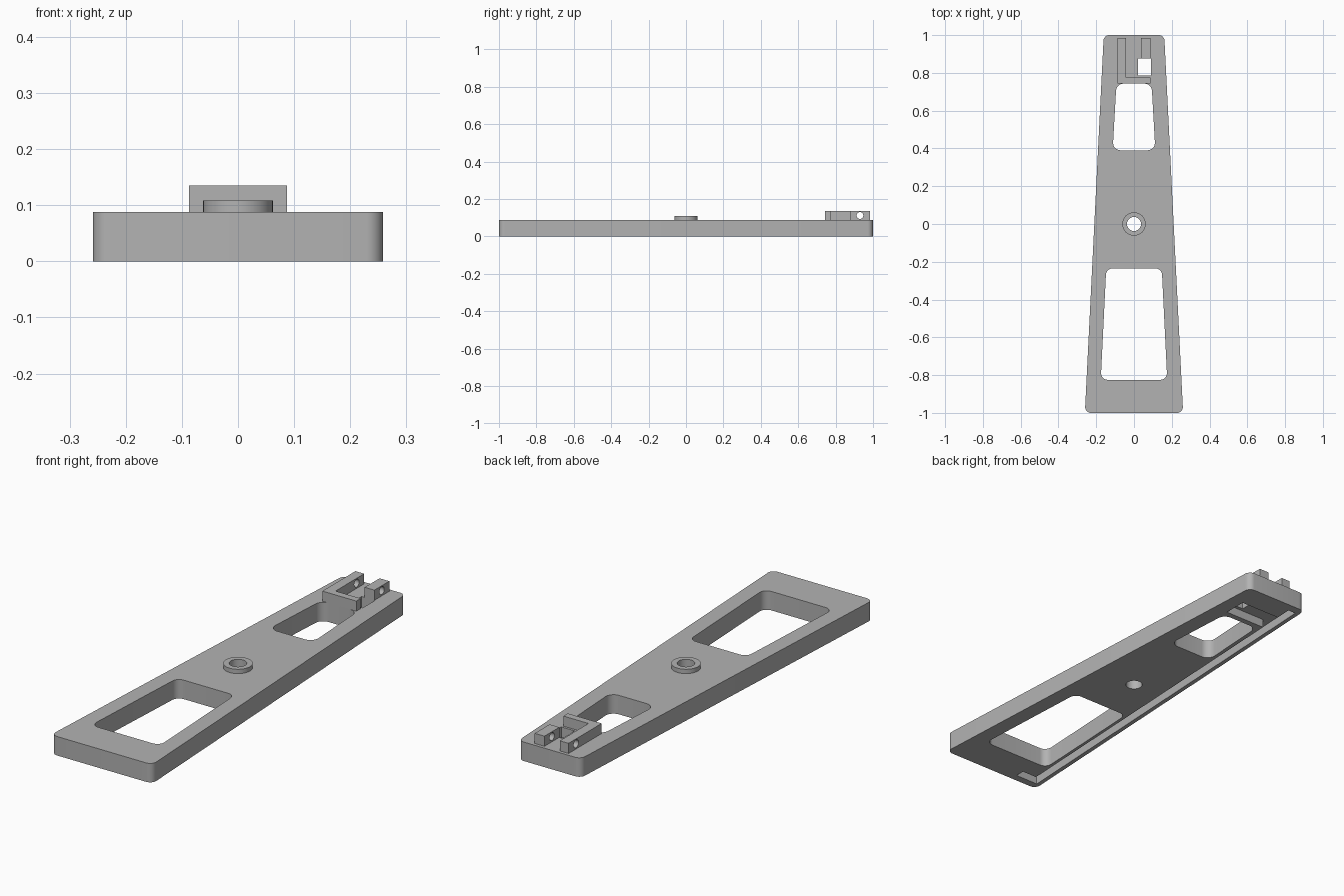
import bpy, bmesh, math
from mathutils import Vector, Matrix

if "Cube" in bpy.data.objects:
    bpy.data.objects.remove(bpy.data.objects["Cube"], do_unlink=True)

TOP = 0.088        # plate thickness
CLIP_TOP = 0.135

grey = bpy.data.materials.new("plain_grey")
grey.use_nodes = True
colour = (0.45, 0.45, 0.45, 1)
grey.diffuse_color = colour
grey.node_tree.nodes["Principled BSDF"].inputs["Base Color"].default_value = colour


def rounded(points, radius, steps=8):
    """Replace every corner of a convex outline with an arc."""
    pts = [Vector(p) for p in points]
    out = []
    for i, p in enumerate(pts):
        a = (pts[i - 1] - p).normalized()
        b = (pts[(i + 1) % len(pts)] - p).normalized()
        half = a.angle(b) / 2
        centre = p + (a + b).normalized() * radius / math.sin(half)
        start = p + a * radius / math.tan(half) - centre
        end = p + b * radius / math.tan(half) - centre
        sweep = start.angle_signed(end)
        for k in range(steps + 1):
            out.append(centre + Matrix.Rotation(-sweep * k / steps, 2) @ start)
    return out


def trapezoid(y0, half0, y1, half1):
    return [(-half0, y0), (half0, y0), (half1, y1), (-half1, y1)]


def box(x0, x1, y0, y1):
    return [(x0, y0), (x1, y0), (x1, y1), (x0, y1)]


def circle(r, n=48):
    return [(r * math.cos(math.tau * i / n), r * math.sin(math.tau * i / n)) for i in range(n)]


def prism(name, outline, z0, z1):
    bm = bmesh.new()
    face = bm.faces.new([bm.verts.new((p[0], p[1], z0)) for p in outline])
    top = bmesh.ops.extrude_face_region(bm, geom=[face])["geom"]
    bmesh.ops.translate(bm, vec=(0, 0, z1 - z0),
                        verts=[v for v in top if isinstance(v, bmesh.types.BMVert)])
    bmesh.ops.recalc_face_normals(bm, faces=bm.faces)
    mesh = bpy.data.meshes.new(name)
    bm.to_mesh(mesh)
    bm.free()
    obj = bpy.data.objects.new(name, mesh)
    bpy.context.collection.objects.link(obj)
    mesh.materials.append(grey)
    return obj


def activate(obj):
    bpy.ops.object.select_all(action='DESELECT')
    obj.select_set(True)
    bpy.context.view_layer.objects.active = obj


def cut(obj, cutter):
    mod = obj.modifiers.new("cut", 'BOOLEAN')
    mod.operation = 'DIFFERENCE'
    mod.solver = 'EXACT'
    mod.object = cutter
    cutter.hide_render = True
    activate(obj)
    bpy.ops.object.modifier_apply(modifier=mod.name)
    bpy.data.objects.remove(cutter, do_unlink=True)


def smooth(obj):
    activate(obj)
    bpy.ops.object.shade_smooth_by_angle(angle=math.radians(30))


# Tapered plate with two windows, a pivot hole and a square cable hole
plate = prism("plate", rounded(trapezoid(-1, 0.26, 1, 0.16), 0.03), 0, TOP)
through = [
    rounded(trapezoid(-0.825, 0.176, -0.235, 0.147), 0.035),
    rounded(trapezoid(0.39, 0.113, 0.743, 0.093), 0.04),
    circle(0.037),
    box(0.021, 0.09, 0.786, 0.876),
]
for outline in through:
    cut(plate, prism("cutter", outline, -0.1, 0.2))


# Cable channel on the underside: side run, foot and cross run
def edge(y, inset):
    return (-0.21 + 0.05 * y + inset, y)


channel = [
    edge(-0.965, 0.02), (-0.12, -0.965), (-0.12, -0.92), edge(-0.92, 0.06),
    edge(0.77, 0.06), (0.10, 0.77), (0.10, 0.88), edge(0.88, 0.06),
    edge(0.96, 0.06), edge(0.96, 0.02),
]
cut(plate, prism("cutter", channel, -0.1, 0.04))
smooth(plate)

# Raised collar around the pivot hole
collar = prism("pivot_collar", circle(0.062), TOP, 0.108)
cut(collar, prism("cutter", circle(0.037), 0, 0.2))
smooth(collar)

# Clip: an L-shaped wall and a separate post, both with a pin hole
wall = prism("clip_wall", [(-0.087, 0.743), (0.087, 0.743), (0.087, 0.775),
                           (-0.042, 0.775), (-0.042, 0.985), (-0.087, 0.985)], TOP, CLIP_TOP)
post = prism("clip_post", box(0.037, 0.087, 0.876, 0.985), TOP, CLIP_TOP)
for part in (wall, post):
    pin = prism("cutter", circle(0.018, 24), -0.3, 0.3)
    pin.matrix_world = Matrix.Translation((0, 0.93, 0.112)) @ Matrix.Rotation(math.pi / 2, 4, 'Y')
    cut(part, pin)
    smooth(part)
